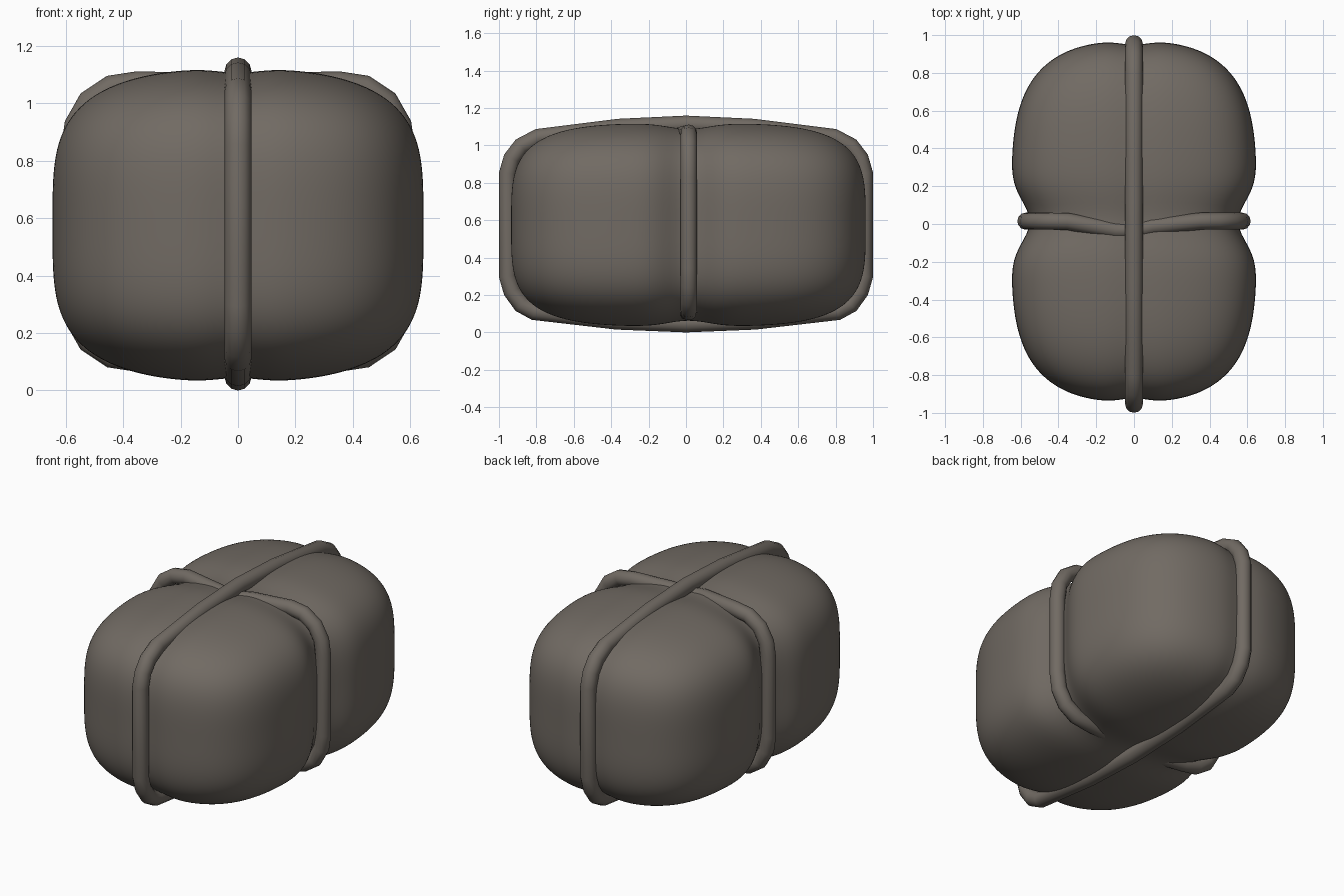
import bpy, bmesh, math
from mathutils import Vector

if "Cube" in bpy.data.objects:
    bpy.data.objects.remove(bpy.data.objects["Cube"])

mat = bpy.data.materials.new("dark taupe")
mat.diffuse_color = (0.165, 0.145, 0.125, 1)
mat.use_nodes = True
mat.node_tree.nodes["Principled BSDF"].inputs["Base Color"].default_value = mat.diffuse_color


def finish(ob):
    ob.data.materials.clear()
    ob.data.materials.append(mat)
    for p in ob.data.polygons:
        p.use_smooth = True


def gauss(v, w):
    return math.exp(-(v / w) ** 2)


# Soft bundle: cube blown up to a rounded block, then pinched along both ropes
A, B, C = 0.65, 0.955, 0.547
P, Q, R = 2.6, 3.9, 3.8
bm = bmesh.new()
bmesh.ops.create_cube(bm, size=2)
bmesh.ops.subdivide_edges(bm, edges=bm.edges[:], cuts=55, use_grid_fill=True)
for v in bm.verts:
    d = Vector((v.co.x * A, v.co.y * B, v.co.z * C))
    lo, hi = 0.2, 2.0
    for _ in range(30):
        t = (lo + hi) / 2
        f = abs(d.x * t / A) ** P + abs(d.y * t / B) ** Q + abs(d.z * t / C) ** R
        lo, hi = (t, hi) if f < 1 else (lo, t)
    x, y, z = d * lo
    belt = gauss(y, 0.15)          # groove under the cross rope
    seam = gauss(x, 0.10)          # groove under the long rope
    v.co = (x * (1 - 0.15 * belt),
            y * (1 - 0.02 * seam) + 0.013,
            z * (1 - 0.055 * belt - 0.025 * seam) + 0.575)
me = bpy.data.meshes.new("bundle")
bm.to_mesh(me)
bm.free()
bundle = bpy.data.objects.new("bundle", me)
bpy.context.collection.objects.link(bundle)
finish(bundle)


# Ropes: closed tubes swept along rounded loops
def rope(name, points, radius):
    cu = bpy.data.curves.new(name, 'CURVE')
    cu.dimensions = '3D'
    cu.bevel_depth = radius
    cu.bevel_resolution = 4
    sp = cu.splines.new('POLY')
    sp.points.add(len(points) - 1)
    for p, co in zip(sp.points, points):
        p.co = (*co, 1)
    sp.use_cyclic_u = True
    ob = bpy.data.objects.new(name, cu)
    bpy.context.collection.objects.link(ob)
    bpy.ops.object.select_all(action='DESELECT')
    ob.select_set(True)
    bpy.context.view_layer.objects.active = ob
    bpy.ops.object.convert(target='MESH')
    finish(bpy.context.view_layer.objects.active)


# Long rope, front to back: half loop (y, z) from top to bottom
half = [(0, 1.112), (0.36, 1.095), (0.79, 1.042), (0.88, 0.995), (0.93, 0.93),
        (0.953, 0.85), (0.953, 0.30), (0.93, 0.22), (0.88, 0.15), (0.81, 0.112),
        (0.37, 0.062), (0, 0.047)]
rope("long_rope", [(0, y, z) for y, z in half] +
     [(0, -y, z) for y, z in half[-2:0:-1]], 0.047)

# Cross rope: quarter loop (x, height above middle), sagging aside at the crossing
quarter = [(0.10, 0.472), (0.35, 0.478), (0.44, 0.465), (0.515, 0.415),
           (0.56, 0.335), (0.573, 0.24)]
side = [(x, h) for x, h in quarter] + [(x, -h) for x, h in quarter[::-1]]


def sag(x):
    return 0.015 - 0.055 * gauss(x + 0.04, 0.17)


loop = [(0, 0.46)] + side + [(0, -0.46)] + [(-x, h) for x, h in side[::-1]]
rope("cross_rope", [(x, sag(x), 0.588 + h) for x, h in loop], 0.045)
